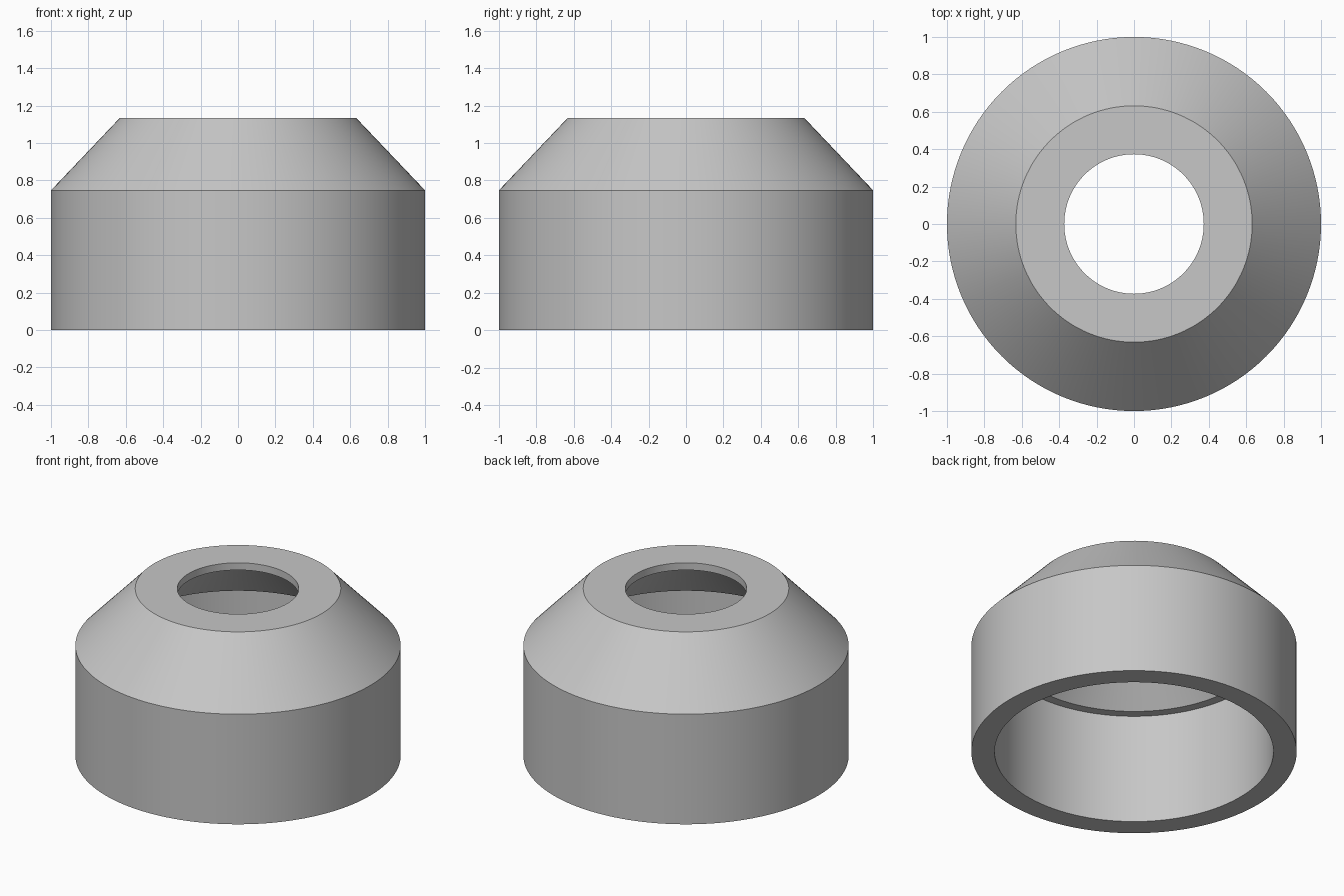
import bpy
import bmesh
from math import radians, tau

SEGMENTS = 128

default = bpy.data.objects.get("Cube")
if default:
    bpy.data.objects.remove(default, do_unlink=True)

# Plain grey material
grey = bpy.data.materials.new("plain grey")
grey.use_nodes = True
colour = (0.57, 0.57, 0.57, 1.0)
grey.diffuse_color = colour
grey.node_tree.nodes["Principled BSDF"].inputs["Base Color"].default_value = colour

# Closed wall section as (radius, height): outside upwards, then inside downwards
section = [
    (1.0, 0.0), (1.0, 0.747), (0.632, 1.134),        # skirt and sloping shoulder
    (0.373, 1.134), (0.373, 1.085),                  # top opening with thin lip
    (0.476, 1.085), (0.797, 0.747),                  # ceiling and inner slope
    (0.857, 0.747), (0.857, 0.0),                    # ledge and inner bore
]


def revolve(name, points, material):
    """Spin a closed section about the z axis."""
    bm = bmesh.new()
    verts = [bm.verts.new((r, 0, z)) for r, z in points]
    edges = [bm.edges.new((a, b)) for a, b in zip(verts, verts[1:] + verts[:1])]
    bmesh.ops.spin(bm, geom=verts + edges, cent=(0, 0, 0), axis=(0, 0, 1),
                   angle=tau, steps=SEGMENTS, use_merge=False)
    bmesh.ops.remove_doubles(bm, verts=bm.verts, dist=1e-4)
    bmesh.ops.recalc_face_normals(bm, faces=bm.faces)
    mesh = bpy.data.meshes.new(name)
    bm.to_mesh(mesh)
    bm.free()
    mesh.materials.append(material)
    obj = bpy.data.objects.new(name, mesh)
    bpy.context.collection.objects.link(obj)
    return obj


# Hollow cap with a conical shoulder
cap = revolve("conical_cap", section, grey)
bpy.ops.object.select_all(action="DESELECT")
cap.select_set(True)
bpy.context.view_layer.objects.active = cap
bpy.ops.object.shade_smooth_by_angle(angle=radians(30))
